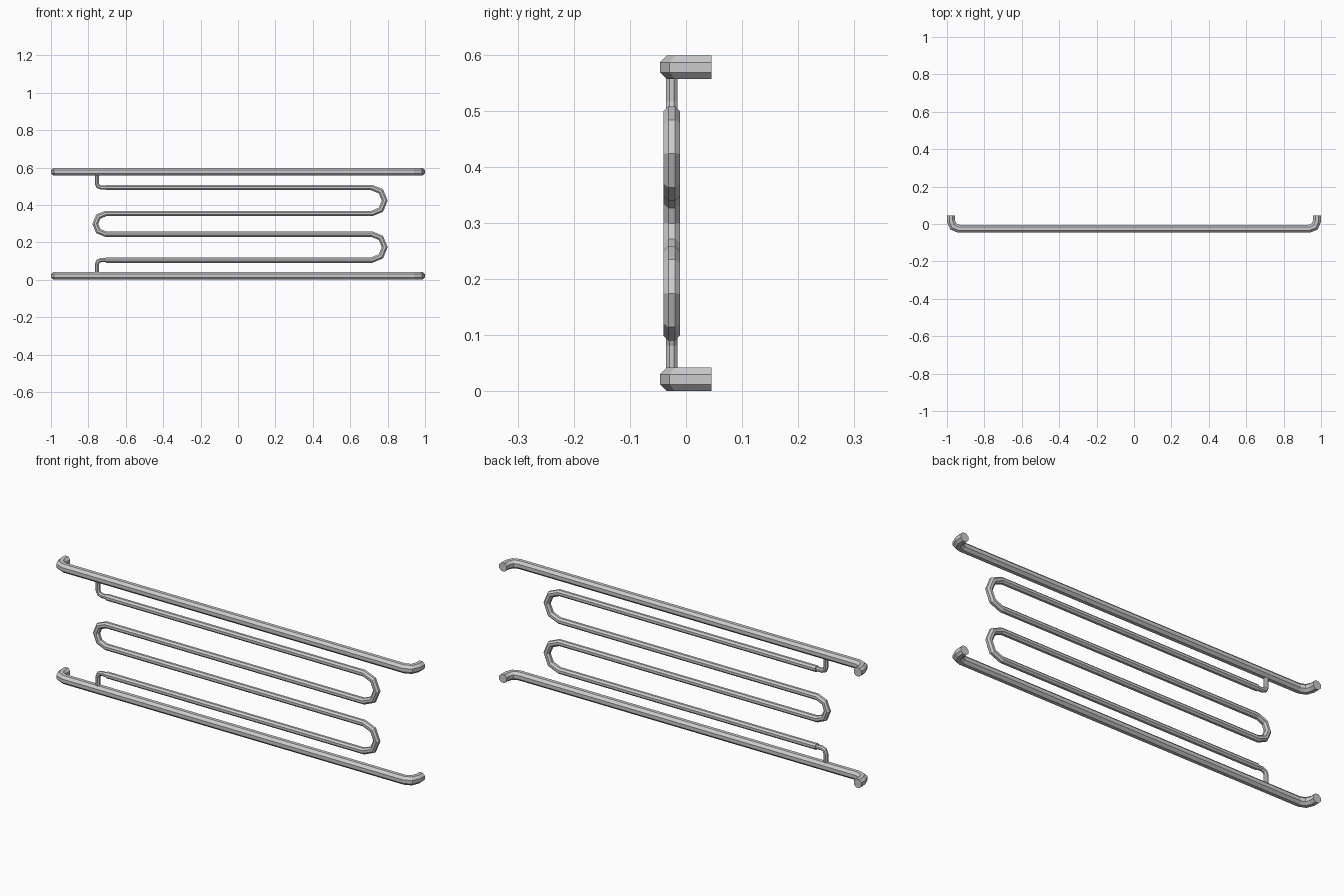
import bpy, bmesh
from math import sin, cos, pi, radians
from mathutils import Vector

if "Cube" in bpy.data.objects:
    bpy.data.objects.remove(bpy.data.objects["Cube"])

SIDES = 8
MID = 0.299      # half height
Y = -0.0255      # depth of the pipe plane


def arc(cx, cy, r, a0, a1, n):
    """Points of an arc in 2D, angles in degrees."""
    return [(cx + r * cos(radians(a0 + (a1 - a0) * i / n)),
             cy + r * sin(radians(a0 + (a1 - a0) * i / n))) for i in range(n + 1)]


def tube(name, path, normal, radius):
    """Sweep an octagon along a planar path with mitred joints."""
    pts = [Vector(p) for p in path]
    normal = Vector(normal)
    rad = radius / cos(pi / SIDES)
    bm = bmesh.new()
    rings = []
    for i, p in enumerate(pts):
        d0 = (p - pts[i - 1]).normalized() if i else (pts[1] - p).normalized()
        d1 = (pts[i + 1] - p).normalized() if i < len(pts) - 1 else d0
        t = (d0 + d1).normalized()
        side = normal.cross(t) / t.dot(d0)
        ring = []
        for k in range(SIDES):
            a = 2 * pi * (k + 0.5) / SIDES
            ring.append(bm.verts.new(p + rad * (cos(a) * side + sin(a) * normal)))
        rings.append(ring)
    for a, b in zip(rings, rings[1:]):
        for k in range(SIDES):
            j = (k + 1) % SIDES
            bm.faces.new((a[k], a[j], b[j], b[k]))
    bm.faces.new(rings[0])
    bm.faces.new(rings[-1])
    bmesh.ops.recalc_face_normals(bm, faces=bm.faces)
    mesh = bpy.data.meshes.new(name)
    bm.to_mesh(mesh)
    bm.free()
    obj = bpy.data.objects.new(name, mesh)
    bpy.context.collection.objects.link(obj)
    return obj


# Horizontal rails with ends bent back to the wall
half = [(0.979, 0.0455)] + arc(0.937, 0.0165, 0.042, 0, -90, 2)
outline = half + [(-x, y) for x, y in reversed(half)]
for name, z in (("lower_rail", 0.021), ("upper_rail", 2 * MID - 0.021)):
    tube(name, [(x, y, z) for x, y in outline], (0, 0, 1), 0.021)

# Serpentine heating coil
outer, inner = 0.194, 0.055
bend = (outer - inner) / 2
zc = (outer + inner) / 2
coil = [(-0.705, outer)]
coil += arc(0.715, zc, bend, 90, -90, 4)
coil += arc(-0.708, 0, inner, 90, 270, 4)
coil += arc(0.715, -zc, bend, 90, -90, 4)
coil += [(-0.705, -outer)]
tube("serpentine_coil", [(x, Y, MID + z) for x, z in coil], (0, 1, 0), 0.0145)

# Thin connectors joining the coil to the rails
link = [(-0.69, outer)] + arc(-0.733, outer + 0.022, 0.022, 270, 180, 2) + [(-0.755, 0.272)]
for name, s in (("upper_connector", 1), ("lower_connector", -1)):
    tube(name, [(x, Y, MID + s * z) for x, z in link], (0, 1, 0), 0.0105)
